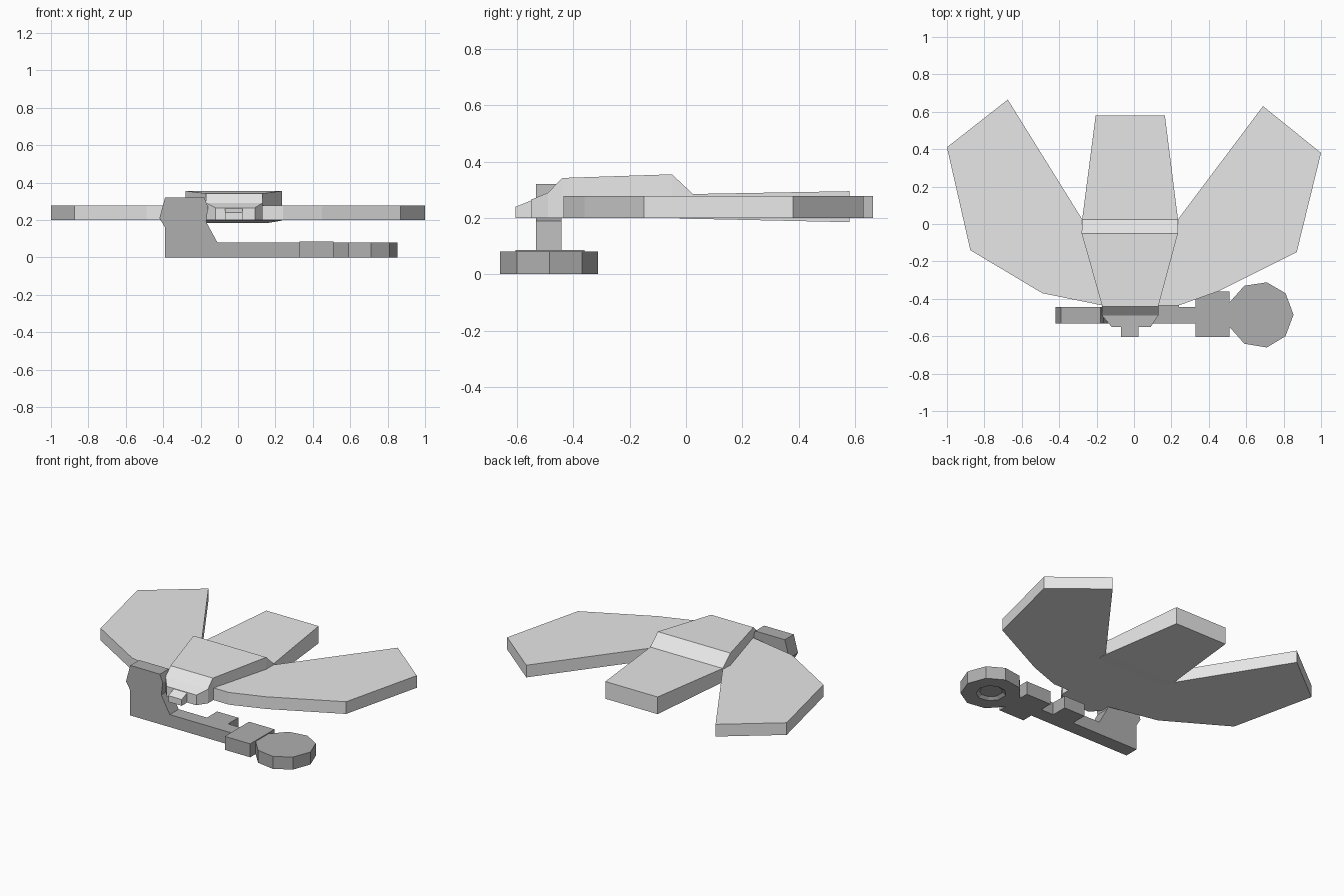
import bpy, bmesh
from mathutils import Vector

if "Cube" in bpy.data.objects:
    bpy.data.objects.remove(bpy.data.objects["Cube"])


def material(name, v):
    m = bpy.data.materials.new(name)
    m.diffuse_color = (v, v, v, 1)
    m.use_nodes = True
    m.node_tree.nodes["Principled BSDF"].inputs["Base Color"].default_value = m.diffuse_color
    return m


LIGHT = material("light_grey", 0.8)
MID = material("mid_grey", 0.43)


def finish(bm, name, mat):
    bmesh.ops.recalc_face_normals(bm, faces=bm.faces)
    me = bpy.data.meshes.new(name)
    bm.to_mesh(me)
    bm.free()
    me.materials.append(mat)
    ob = bpy.data.objects.new(name, me)
    bpy.context.collection.objects.link(ob)
    return ob


def prism(pts, lo, hi, axis="z"):
    """Extrude a 2D outline between lo and hi, along z (xy outline) or y (xz outline)."""
    bm = bmesh.new()
    place = (lambda a, b: (a, b, lo)) if axis == "z" else (lambda a, b: (a, lo, b))
    move = Vector((0, 0, hi - lo)) if axis == "z" else Vector((0, hi - lo, 0))
    f = bm.faces.new([bm.verts.new(place(*p)) for p in pts])
    ext = bmesh.ops.extrude_face_region(bm, geom=[f], use_keep_orig=True)
    bmesh.ops.translate(bm, vec=move, verts=[g for g in ext["geom"] if isinstance(g, bmesh.types.BMVert)])
    return bm


def loft(sections):
    """Join rectangles given as (y, x0, x1, z_bottom, z_top)."""
    bm = bmesh.new()
    rings = [[bm.verts.new(p) for p in ((a, y, b), (c, y, b), (c, y, t), (a, y, t))]
             for y, a, c, b, t in sections]
    for r, s in zip(rings, rings[1:]):
        for i in range(4):
            j = (i + 1) % 4
            bm.faces.new((r[i], r[j], s[j], s[i]))
    bm.faces.new(rings[0])
    bm.faces.new(rings[-1])
    return bm


# Body with raised back, sloping head and tail
finish(loft([(-0.55, -0.12, 0.09, 0.20, 0.265),
             (-0.49, -0.17, 0.13, 0.20, 0.29),
             (-0.44, -0.17, 0.13, 0.20, 0.342),
             (-0.05, -0.28, 0.235, 0.20, 0.355),
             (0.025, -0.277, 0.235, 0.197, 0.285),
             (0.58, -0.205, 0.165, 0.185, 0.295)]), "body_and_tail", LIGHT)

# Beak
finish(loft([(-0.605, -0.07, 0.025, 0.20, 0.24),
             (-0.55, -0.07, 0.025, 0.20, 0.262)]), "beak", LIGHT)

# Wings
finish(prism([(-0.17, -0.435), (-0.49, -0.37), (-0.875, -0.14), (-1, 0.41),
              (-0.675, 0.665), (-0.277, 0.025), (-0.28, -0.05)], 0.2, 0.278), "left_wing", LIGHT)
finish(prism([(0.13, -0.435), (0.24, -0.435), (0.45, -0.36), (0.87, -0.15), (1, 0.38),
              (0.69, 0.63), (0.235, 0.025), (0.235, -0.05)], 0.2, 0.278), "right_wing", LIGHT)

# Bent arm: upright part and long shaft in one profile
finish(prism([(-0.39, 0), (0.33, 0), (0.33, 0.08), (-0.11, 0.08), (-0.17, 0.19),
              (-0.16, 0.27), (-0.18, 0.32), (-0.39, 0.32), (-0.42, 0.21), (-0.39, 0.16)],
             -0.533, -0.443, "y"), "bent_arm", MID)

# Tooth behind the shaft and collar block
for name, x0, x1, y0, y1, h in (("shaft_tooth", 0.09, 0.24, -0.443, -0.34, 0.08),
                                ("collar_block", 0.33, 0.51, -0.605, -0.36, 0.086)):
    finish(prism([(x0, y0), (x1, y0), (x1, y1), (x0, y1)], 0, h), name, MID)

# End disc with a shallow round recess underneath
bm = prism([(0.51, -0.55), (0.59, -0.64), (0.71, -0.66), (0.81, -0.6), (0.853, -0.485),
            (0.81, -0.37), (0.71, -0.312), (0.59, -0.33), (0.51, -0.42)], 0, 0.08)
bmesh.ops.recalc_face_normals(bm, faces=bm.faces)
under = min(bm.faces, key=lambda f: f.calc_center_median().z)
bmesh.ops.inset_region(bm, faces=[under], thickness=0.09)
bmesh.ops.inset_region(bm, faces=[under], thickness=0.02, depth=-0.015)
finish(bm, "end_disc", MID)
